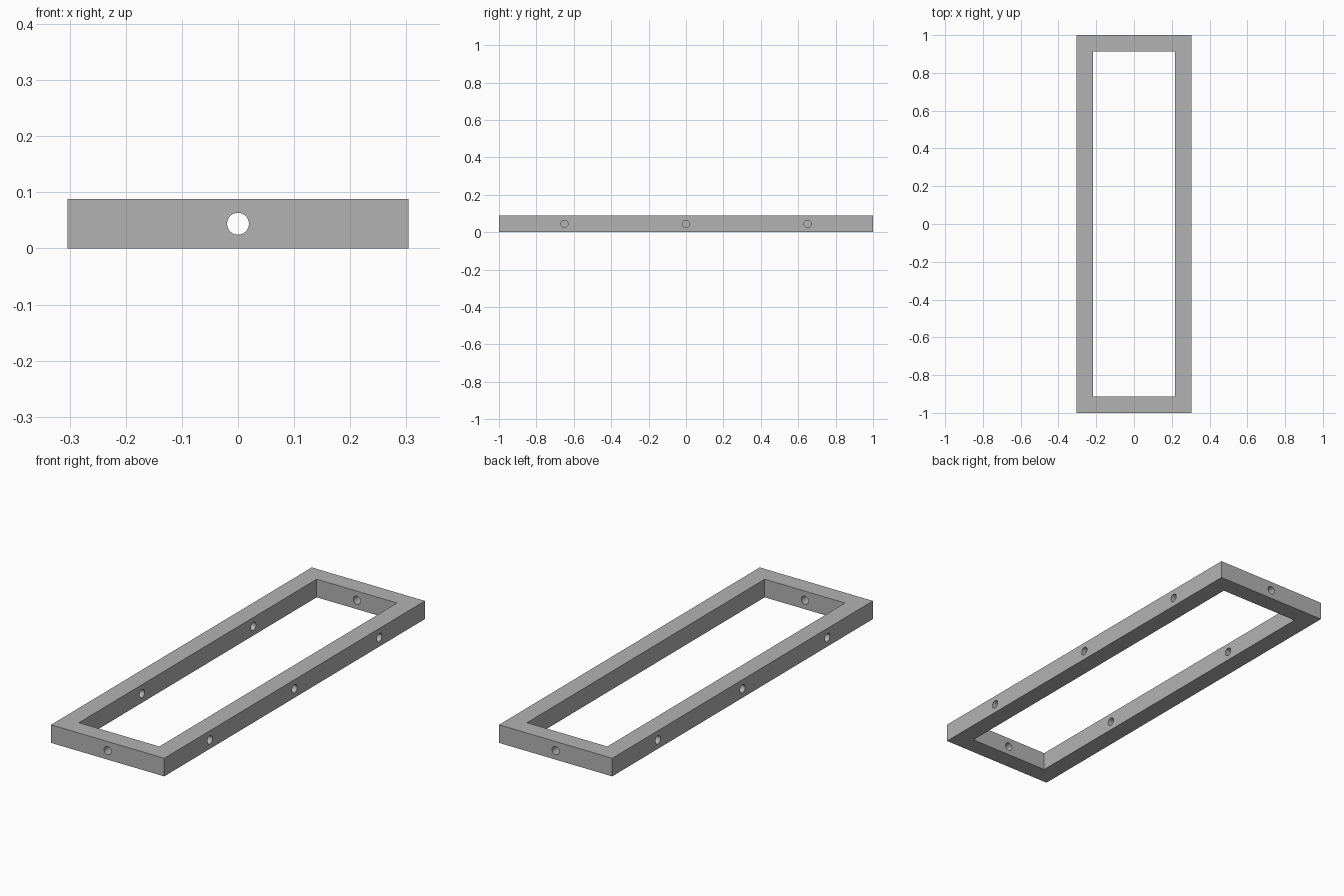
import bpy
import bmesh
import math
from mathutils import Matrix, Vector

if "Cube" in bpy.data.objects:
    bpy.data.objects.remove(bpy.data.objects["Cube"], do_unlink=True)

HALF_X, HALF_Y = 0.304, 1.0
BAR = 0.088            # square bar section
HOLE_R = 0.0195
DEPTH = 0.05           # blind hole depth

grey = bpy.data.materials.new("plain grey")
grey.use_nodes = True
GREY = (0.45, 0.45, 0.45, 1)
grey.diffuse_color = GREY
grey.node_tree.nodes["Principled BSDF"].inputs["Base Color"].default_value = GREY


def make_object(name, bm):
    bmesh.ops.recalc_face_normals(bm, faces=bm.faces)
    mesh = bpy.data.meshes.new(name)
    bm.to_mesh(mesh)
    bm.free()
    mesh.materials.append(grey)
    obj = bpy.data.objects.new(name, mesh)
    bpy.context.collection.objects.link(obj)
    return obj


# Rectangular frame: outer and inner loops bridged, then extruded upward
bm = bmesh.new()
corners = [(-1, -1), (1, -1), (1, 1), (-1, 1)]
outer = [bm.verts.new((sx * HALF_X, sy * HALF_Y, 0)) for sx, sy in corners]
inner = [bm.verts.new((sx * (HALF_X - BAR), sy * (HALF_Y - BAR), 0)) for sx, sy in corners]
for i in range(4):
    j = (i + 1) % 4
    bm.faces.new((outer[i], outer[j], inner[j], inner[i]))
top = bmesh.ops.extrude_face_region(bm, geom=bm.faces[:])["geom"]
bmesh.ops.translate(bm, vec=(0, 0, BAR),
                    verts=[v for v in top if isinstance(v, bmesh.types.BMVert)])
frame = make_object("frame", bm)

# Drills for the bolt holes
bm = bmesh.new()


def drill(x, y, axis, length):
    turn = Vector((0, 0, 1)).rotation_difference(Vector(axis)).to_matrix().to_4x4()
    bmesh.ops.create_cone(bm, cap_ends=True, segments=40, radius1=HOLE_R, radius2=HOLE_R,
                          depth=length, matrix=Matrix.Translation((x, y, BAR / 2)) @ turn)


for side in (-1, 1):
    # Through hole in each short bar
    drill(0, side * (HALF_Y - BAR / 2), (0, 1, 0), BAR * 2)
    # Three blind holes in the outside of each long bar
    for y in (-0.65, 0, 0.65):
        drill(side * HALF_X, y, (1, 0, 0), DEPTH * 2)
    # Two blind holes in the inside of the right long bar
    drill(-(HALF_X - BAR), side * 0.427, (1, 0, 0), DEPTH * 2)
drills = make_object("hole_drills", bm)
drills.hide_render = True

# Cut the holes, then drop the drills
cut = frame.modifiers.new("holes", "BOOLEAN")
cut.operation = "DIFFERENCE"
cut.solver = "EXACT"
cut.object = drills
bpy.ops.object.select_all(action="DESELECT")
bpy.context.view_layer.objects.active = frame
frame.select_set(True)
bpy.ops.object.modifier_apply(modifier=cut.name)
bpy.data.objects.remove(drills, do_unlink=True)
bpy.ops.object.shade_smooth_by_angle(angle=math.radians(30))
